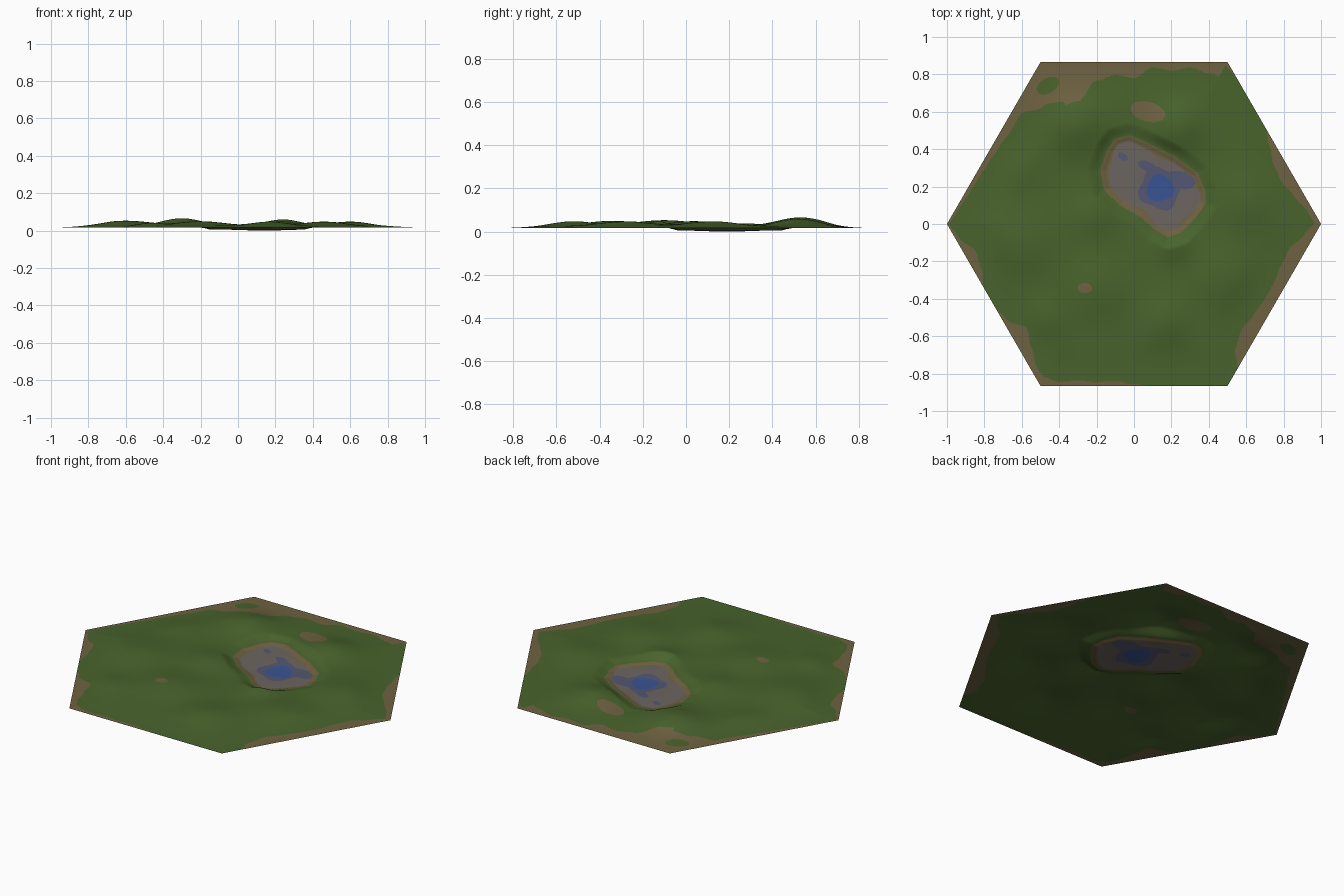
import bpy, math
from mathutils import Vector

if "Cube" in bpy.data.objects:
    bpy.data.objects.remove(bpy.data.objects["Cube"])

N = 150                      # grid rings from centre to hexagon edge
APO = math.sqrt(3) / 2       # distance from centre to each straight side
EDGE_Z = 0.017


def material(name, rgb):
    m = bpy.data.materials.new(name)
    m.diffuse_color = (*[(c / 255) ** 2.2 for c in rgb], 1)
    m.use_nodes = True
    m.node_tree.nodes["Principled BSDF"].inputs["Base Color"].default_value = m.diffuse_color
    return m


GRASS, SOIL, MUD, SHALLOW, DEEP = range(5)
mats = [material("grass green", (74, 99, 48)),
        material("soil brown", (110, 98, 67)),
        material("mud grey", (108, 101, 97)),
        material("shallow water", (84, 88, 114)),
        material("deep water", (60, 85, 146))]

# Hills: x, y, radius, height
HILLS = [(-.30, .53, .15, .040), (.24, .52, .13, .034), (-.60, -.10, .20, .027),
         (-.20, -.34, .18, .024), (.46, -.28, .16, .022), (.17, -.52, .13, .022),
         (.60, .12, .16, .022), (-.50, -.52, .12, .018), (-.22, .04, .13, .022),
         (.22, -.10, .10, .024), (-.62, .30, .13, .014)]

# Pond outline
POND = [(-.18, .29), (-.14, .40), (-.10, .455), (-.02, .475), (.07, .435), (.22, .36),
        (.34, .275), (.38, .18), (.385, .11), (.33, .03), (.25, -.05), (.18, -.07),
        (.11, -.03), (.03, .04), (-.075, .10), (-.16, .18)]

# Width of the bare soil band along each of the six sides, anticlockwise from +x
BANDS = [(.03, .03, .05, .07, .06, .03, 0, 0, 0, 0, .02),
         (.09, .06, .03, .045, .03, .085, .07, .10, .21, .24, .25),
         (.25, .22, .13, .045, .045, .035, .03, .025, .02, .015, .01),
         (.01, .02, .06, .04, 0, 0, .02, .09, .06, .035, .04),
         (.06, .02, .03, .02, .025, .01, 0, 0, 0, 0, 0),
         (0, 0, .065, .085, .07, .06, .06, .075, .08, .05, .03)]


def smooth(t):
    t = max(0.0, min(1.0, t))
    return t * t * (3 - 2 * t)


def pond_distance(x, y):
    """Signed distance to the pond outline, positive inside."""
    if math.hypot(x - .1, y - .2) > .6:
        return -.3
    best, inside = 9.0, False
    for (ax, ay), (bx, by) in zip(POND, POND[1:] + POND[:1]):
        dx, dy = bx - ax, by - ay
        t = max(0, min(1, ((x - ax) * dx + (y - ay) * dy) / (dx * dx + dy * dy)))
        best = min(best, math.hypot(x - ax - t * dx, y - ay - t * dy))
        if (ay > y) != (by > y) and x < ax + (y - ay) / dy * dx:
            inside = not inside
    return best if inside else -best


def side_info(x, y):
    """Nearest hexagon side, position along it and distance from it."""
    k = int((math.atan2(y, x) % math.tau) // (math.pi / 3)) % 6
    a = math.radians(60 * k + 30)
    d = APO - (x * math.cos(a) + y * math.sin(a))
    s = .5 - x * math.sin(a) + y * math.cos(a)
    return k, max(0, min(.9999, s)), d


def height(x, y, sd):
    d = side_info(x, y)[2]
    if sd >= 0:                               # shallow bowl of the pond
        r = math.hypot(x - .14, y - .19)
        return .013 - .008 * smooth(sd / .035) - .005 * smooth(1 - r / .2)
    z = .009 + sum(h * math.exp(-((x - a) ** 2 + (y - b) ** 2) / r ** 2)
                   for a, b, r, h in HILLS)
    z = EDGE_Z + z * smooth(d / .26)
    return .013 + (z - .013) * smooth(-sd / .075 + .08)


def ellipse(x, y, cx, cy, rx, ry, turn=0):
    c, s = math.cos(turn), math.sin(turn)
    u, v = x - cx, y - cy
    return ((u * c + v * s) / rx) ** 2 + ((v * c - u * s) / ry) ** 2 < 1


def colour(x, y, sd):
    if sd > 0:                                # rings of the pond
        r, a = math.hypot(x - .14, y - .19), math.atan2(y - .19, x - .14)
        if r < .072 + .006 * math.cos(3 * a + 1):
            return DEEP
        if (r < .112 + .012 * math.sin(4 * a) or ellipse(x, y, .25, .235, .08, .045, -.3)
                or ellipse(x, y, .07, .31, .05, .025, -.4)
                or ellipse(x, y, -.06, .36, .03, .018, -.6)):
            return SHALLOW
        return MUD if sd > .035 + .008 * math.sin(5 * a) else SOIL
    if ellipse(x, y, -.46, .74, .065, .04, .5):
        return GRASS
    if (ellipse(x, y, .075, .60, .095, .052, -.25)
            or ellipse(x, y, -.262, -.342, .037, .028)):
        return SOIL
    k, s, d = side_info(x, y)
    i = int(s * 10)
    f = smooth(s * 10 - i)
    return SOIL if d < BANDS[k][i] * (1 - f) + BANDS[k][i + 1] * f else GRASS


# Hexagonal triangle grid
index, verts, dist = {}, [], []
for q in range(-N, N + 1):
    for r in range(max(-N, -q - N), min(N, N - q) + 1):
        x, y = (q + r / 2) / N, r * APO / N
        sd = pond_distance(x, y)
        index[q, r] = len(verts)
        verts.append((x, y, height(x, y, sd)))
        dist.append(sd)
low = min(v[2] for v in verts)
verts = [(x, y, z - low) for x, y, z in verts]

faces = []
for (q, r) in index:
    for tri in (((q, r), (q + 1, r), (q, r + 1)), ((q + 1, r), (q + 1, r - 1), (q, r))):
        if all(p in index for p in tri):
            a, b, c = (index[p] for p in tri)
            n = (Vector(verts[b]) - Vector(verts[a])).cross(Vector(verts[c]) - Vector(verts[a]))
            faces.append((a, b, c) if n.z > 0 else (a, c, b))

# Terrain sheet with hills and pond
mesh = bpy.data.meshes.new("terrain_tile")
mesh.from_pydata(verts, [], faces)
for m in mats:
    mesh.materials.append(m)
ids = []
for f in faces:
    x = sum(verts[i][0] for i in f) / 3
    y = sum(verts[i][1] for i in f) / 3
    ids.append(colour(x, y, sum(dist[i] for i in f) / 3))
mesh.polygons.foreach_set("material_index", ids)
mesh.polygons.foreach_set("use_smooth", [True] * len(faces))
mesh.update()
tile = bpy.data.objects.new("terrain_tile", mesh)
bpy.context.collection.objects.link(tile)
